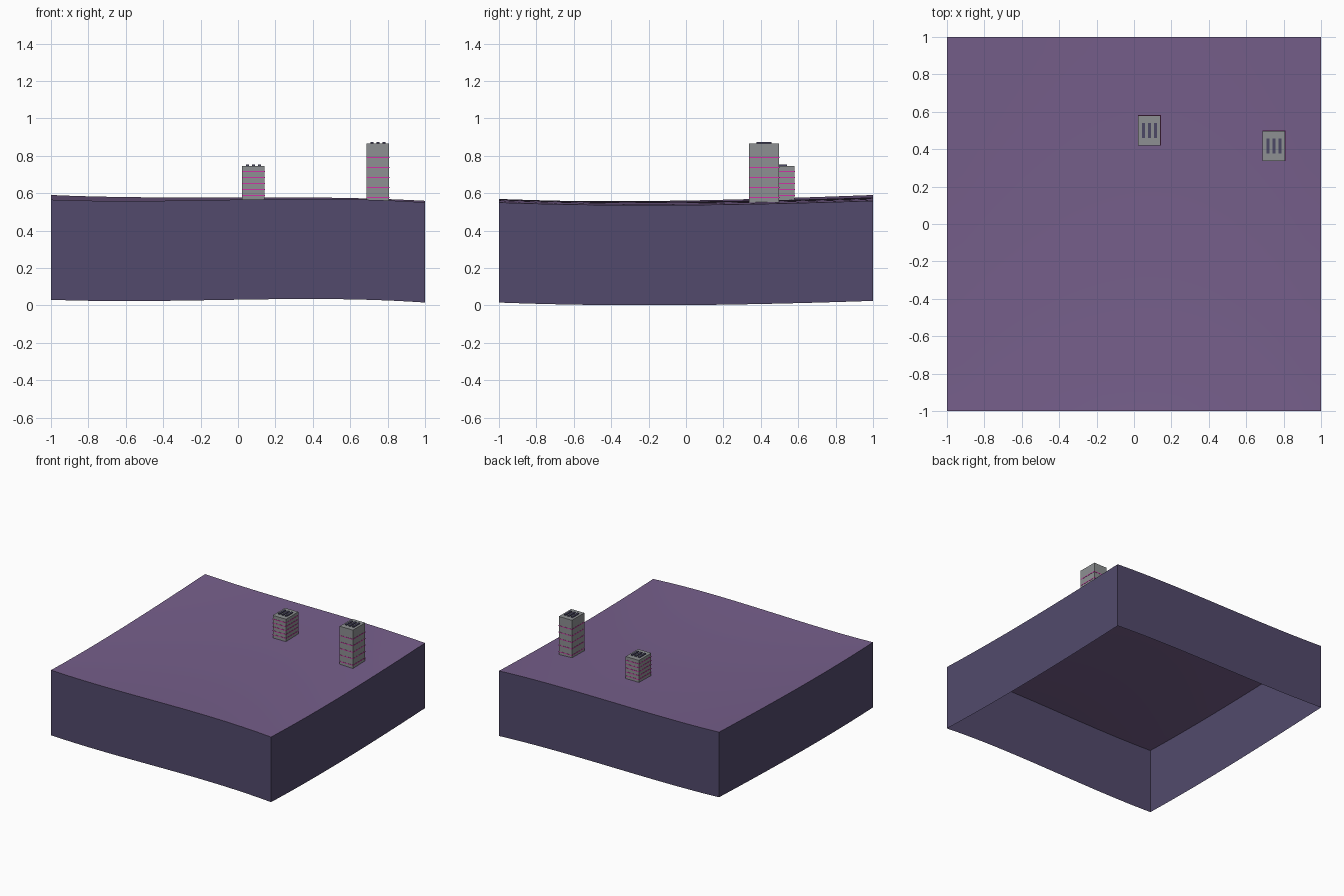
import bpy
import bmesh
import math

if "Cube" in bpy.data.objects:
    bpy.data.objects.remove(bpy.data.objects["Cube"])


def make_material(name, srgb):
    mat = bpy.data.materials.new(name)
    mat.use_nodes = True
    lin = [((c / 255 + 0.055) / 1.055) ** 2.4 for c in srgb]
    mat.diffuse_color = (*lin, 1)
    bsdf = mat.node_tree.nodes["Principled BSDF"]
    bsdf.inputs["Base Color"].default_value = (*lin, 1)
    bsdf.inputs["Roughness"].default_value = 0.9
    return mat


GROUND = make_material("purple ground", (118, 95, 139))
WALL = make_material("dark purple wall", (82, 74, 108))
CONCRETE = make_material("grey concrete", (141, 144, 146))
STRIPE = make_material("magenta stripe", (205, 50, 165))
VENT = make_material("dark roof vent", (76, 73, 102))


def finish(bm, name, mats):
    mesh = bpy.data.meshes.new(name)
    bm.to_mesh(mesh)
    bm.free()
    for mat in mats:
        mesh.materials.append(mat)
    obj = bpy.data.objects.new(name, mesh)
    bpy.context.scene.collection.objects.link(obj)
    return obj


# Terrain: four edge curves blended across the square
KNOTS = (-1, -1 / 3, 1 / 3, 1)
FRONT = (0.565, 0.560, 0.569, 0.550)
BACK = (0.590, 0.577, 0.577, 0.559)
LEFT = (0.565, 0.557, 0.568, 0.590)
RIGHT = (0.550, 0.536, 0.541, 0.559)
WALL_HEIGHT = 0.535


def curve(values, t):
    total = 0
    for i, value in enumerate(values):
        for j, knot in enumerate(KNOTS):
            if j != i:
                value *= (t - knot) / (KNOTS[i] - knot)
        total += value
    return total


def ground_height(x, y):
    u, v = (x + 1) / 2, (y + 1) / 2
    across = (1 - v) * curve(FRONT, x) + v * curve(BACK, x)
    along = (1 - u) * curve(LEFT, y) + u * curve(RIGHT, y)
    corners = ((1 - v) * ((1 - u) * FRONT[0] + u * FRONT[-1])
               + v * ((1 - u) * BACK[0] + u * BACK[-1]))
    return across + along - corners


bm = bmesh.new()
bmesh.ops.create_grid(bm, x_segments=24, y_segments=24, size=1)
for vert in bm.verts:
    vert.co.z = ground_height(vert.co.x, vert.co.y)

# Skirt walls, open underneath
rim = [e for e in bm.edges if e.is_boundary]
skirt = bmesh.ops.extrude_edge_only(bm, edges=rim)["geom"]
for item in skirt:
    if isinstance(item, bmesh.types.BMVert):
        item.co.z -= WALL_HEIGHT
bm.normal_update()
for face in bm.faces:
    is_wall = abs(face.normal.z) < 0.5
    face.material_index = int(is_wall)
    if is_wall and face.normal.dot(face.calc_center_median()) < 0:
        face.normal_flip()
terrain = finish(bm, "terrain_block", [GROUND, WALL])
bpy.context.view_layer.objects.active = terrain
terrain.select_set(True)
bpy.ops.object.shade_smooth_by_angle(angle=math.radians(30))
terrain.select_set(False)


def add_box(bm, center, size):
    verts = bmesh.ops.create_cube(bm, size=1)["verts"]
    bmesh.ops.scale(bm, vec=size, verts=verts)
    bmesh.ops.translate(bm, vec=center, verts=verts)


def make_tower(name, x, y, base, top, first_stripe, stripe_step):
    # Concrete body
    bm = bmesh.new()
    add_box(bm, (x, y, (base + top) / 2), (0.12, 0.16, top - base))
    finish(bm, name + "_body", [CONCRETE])

    # Thin bands marking the floors
    bm = bmesh.new()
    for i in range(5):
        z = first_stripe + i * stripe_step
        add_box(bm, (x, y, z), (0.123, 0.163, 0.006))
    finish(bm, name + "_floor_stripes", [STRIPE])

    # Three slim roof vents
    bm = bmesh.new()
    for i in (-1, 0, 1):
        add_box(bm, (x + i * 0.032, y, top + 0.003), (0.016, 0.08, 0.01))
    finish(bm, name + "_roof_vents", [VENT])


make_tower("short_tower", 0.082, 0.50, 0.556, 0.746, 0.588, 0.032)
make_tower("tall_tower", 0.748, 0.418, 0.547, 0.866, 0.577, 0.0532)
